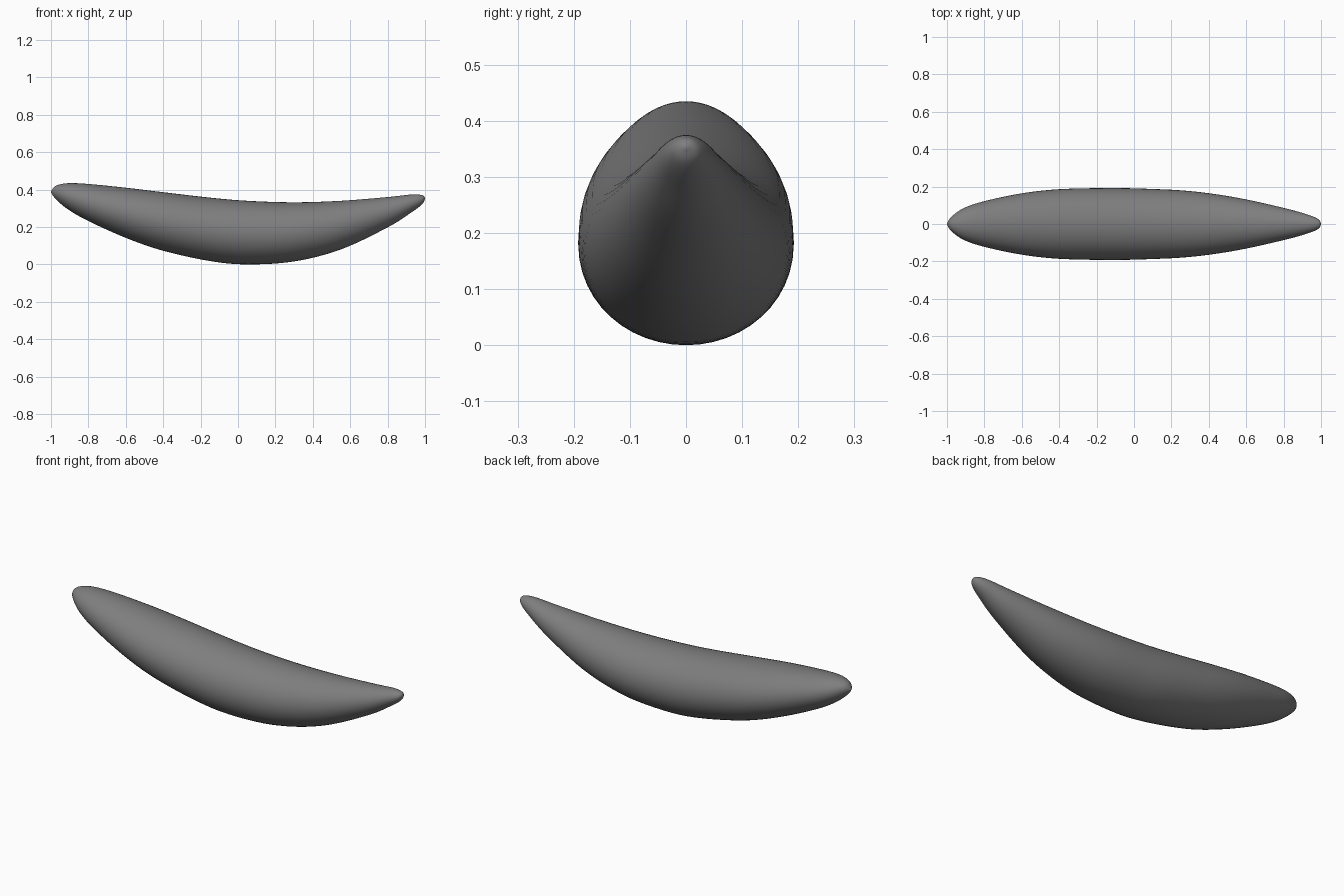
import bpy
import bmesh
import math
from mathutils import Vector

cube = bpy.data.objects.get("Cube")
if cube:
    bpy.data.objects.remove(cube, do_unlink=True)

SIDES = 48
STEPS = 6

# Stations along the body: x, underside height, top height, half width
stations = [Vector(s) for s in (
    (-1.0, 0.385, 0.39, 0.004),
    (-0.975, 0.35, 0.42, 0.04),
    (-0.91, 0.295, 0.434, 0.085),
    (-0.8, 0.232, 0.43, 0.122),
    (-0.6, 0.142, 0.41, 0.164),
    (-0.4, 0.073, 0.386, 0.186),
    (-0.15, 0.018, 0.357, 0.192),
    (0.05, 0.0, 0.34, 0.189),
    (0.3, 0.016, 0.332, 0.176),
    (0.55, 0.08, 0.34, 0.141),
    (0.8, 0.198, 0.36, 0.086),
    (0.93, 0.28, 0.374, 0.05),
    (0.985, 0.322, 0.37, 0.026),
    (1.0, 0.35, 0.356, 0.003),
)]


def smooth_path(points, steps):
    """Pass a smooth spline through the stations."""
    ends = [points[0]] + points + [points[-1]]
    path = []
    for a, b, c, d in zip(ends, ends[1:], ends[2:], ends[3:]):
        for i in range(steps):
            t = i / steps
            path.append(b + (c - a) * (t / 2)
                        + (a * 2 - b * 5 + c * 4 - d) * (t * t / 2)
                        + (b * 3 - a - c * 3 + d) * (t ** 3 / 2))
    return path + [points[-1]]


def loft(name, path, material):
    """Join oval rings along the path and close both tips."""
    bm = bmesh.new()
    rings = []
    for x, low, high, width in path:
        middle, half = (low + high) / 2, (high - low) / 2
        rings.append([bm.verts.new((x, width * math.cos(a), middle + half * math.sin(a)))
                      for a in (math.tau * k / SIDES for k in range(SIDES))])
    for r, s in zip(rings, rings[1:]):
        for k in range(SIDES):
            n = (k + 1) % SIDES
            bm.faces.new((r[k], r[n], s[n], s[k]))
    bm.faces.new(rings[0])
    bm.faces.new(rings[-1])
    bmesh.ops.recalc_face_normals(bm, faces=bm.faces)
    for face in bm.faces:
        face.smooth = True
    mesh = bpy.data.meshes.new(name)
    bm.to_mesh(mesh)
    bm.free()
    mesh.materials.append(material)
    obj = bpy.data.objects.new(name, mesh)
    bpy.context.collection.objects.link(obj)
    return obj


# Single dark grey surface
grey = bpy.data.materials.new("dark_grey")
grey.use_nodes = True
colour = (0.21, 0.21, 0.21, 1.0)
grey.diffuse_color = colour
grey.node_tree.nodes["Principled BSDF"].inputs["Base Color"].default_value = colour

# Curved tapering body
loft("curved_body", smooth_path(stations, STEPS), grey)
